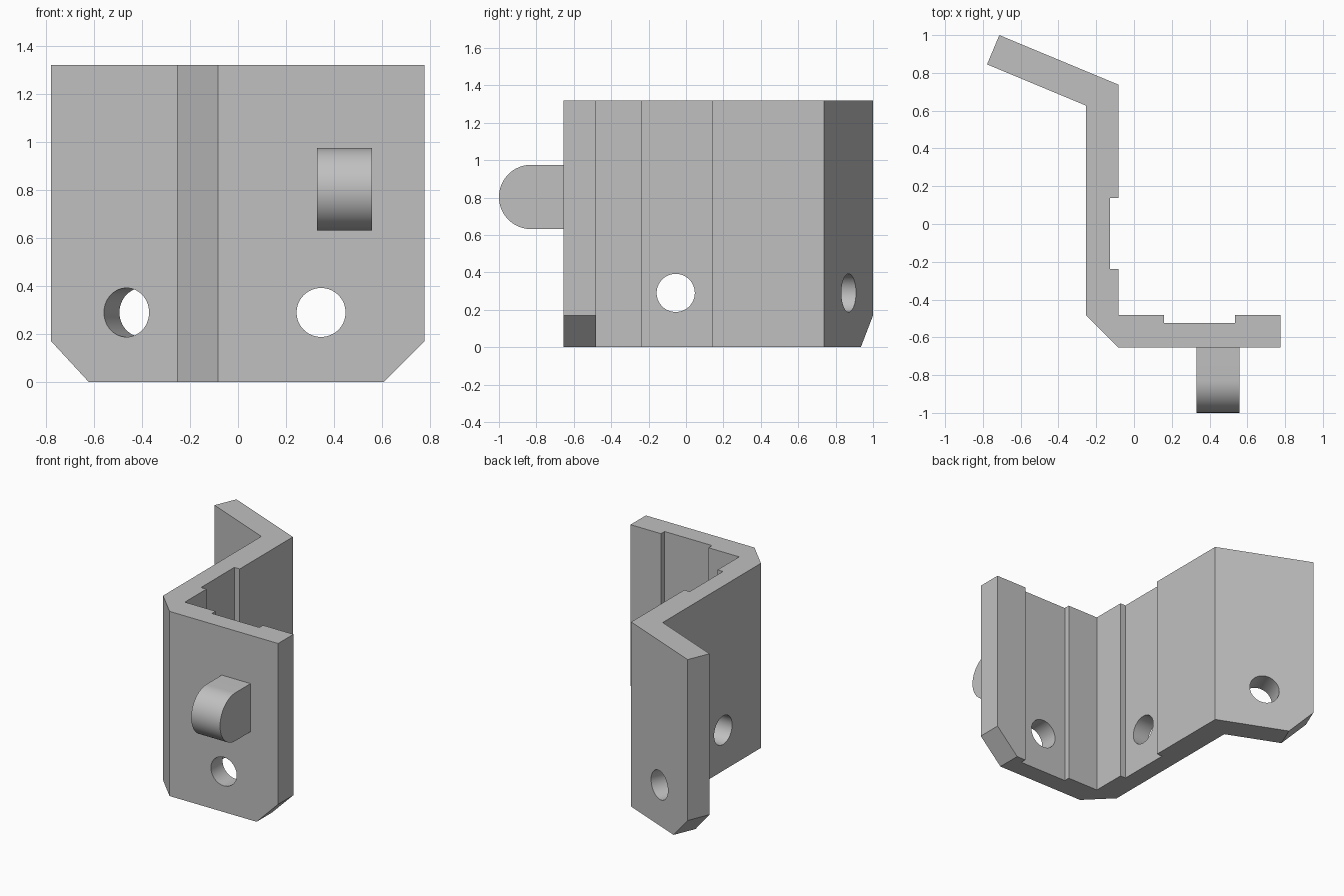
import bpy, bmesh
from math import radians, pi, sin, cos
from mathutils import Vector

if "Cube" in bpy.data.objects:
    bpy.data.objects.remove(bpy.data.objects["Cube"], do_unlink=True)

HEIGHT = 1.32
HOLE_Z = 0.29
HOLE_R = 0.102
CHAMFER = 0.17

grey = bpy.data.materials.new("light grey")
grey.use_nodes = True
color = (0.53, 0.53, 0.53, 1)
grey.diffuse_color = color
grey.node_tree.nodes["Principled BSDF"].inputs["Base Color"].default_value = color


def prism(name, points, direction, cuts=()):
    """Extrude a closed outline; each cut (point, normal) slices off an end."""
    bm = bmesh.new()
    face = bm.faces.new([bm.verts.new(p) for p in points])
    ext = bmesh.ops.extrude_face_region(bm, geom=[face])["geom"]
    moved = [v for v in ext if isinstance(v, bmesh.types.BMVert)]
    bmesh.ops.translate(bm, verts=moved, vec=direction)
    for point, normal in cuts:
        geom = bm.verts[:] + bm.edges[:] + bm.faces[:]
        res = bmesh.ops.bisect_plane(bm, geom=geom, plane_co=point,
                                     plane_no=normal, clear_outer=True)
        rim = [e for e in res["geom_cut"] if isinstance(e, bmesh.types.BMEdge)]
        bmesh.ops.edgeloop_fill(bm, edges=rim)
    bmesh.ops.recalc_face_normals(bm, faces=bm.faces[:])
    mesh = bpy.data.meshes.new(name)
    bm.to_mesh(mesh)
    bm.free()
    mesh.materials.append(grey)
    obj = bpy.data.objects.new(name, mesh)
    bpy.context.collection.objects.link(obj)
    return obj


def smooth(obj):
    bpy.ops.object.select_all(action="DESELECT")
    obj.select_set(True)
    bpy.context.view_layer.objects.active = obj
    bpy.ops.object.shade_smooth_by_angle(angle=radians(30))


def drill(obj, center, axis):
    """Cut a round hole through the plate along the given axis."""
    bpy.ops.mesh.primitive_cylinder_add(vertices=64, radius=HOLE_R, depth=0.5, location=center)
    cutter = bpy.context.object
    cutter.name = "hole_cutter"
    cutter.hide_render = True
    cutter.rotation_euler = Vector(axis).to_track_quat("Z", "Y").to_euler()
    cutter.data.materials.append(grey)
    mod = obj.modifiers.new("hole", "BOOLEAN")
    mod.operation = "DIFFERENCE"
    mod.solver = "EXACT"
    mod.object = cutter
    bpy.context.view_layer.objects.active = obj
    bpy.ops.object.modifier_apply(modifier=mod.name)
    bpy.data.objects.remove(cutter, do_unlink=True)


# Bent plate outline, with a shallow groove on each inner face
outline = [(-0.713, 1.0), (-0.778, 0.845), (-0.255, 0.627), (-0.255, -0.482),
           (-0.083, -0.655), (0.776, -0.655), (0.776, -0.482), (0.535, -0.482),
           (0.535, -0.523), (0.16, -0.523), (0.16, -0.482), (-0.083, -0.482),
           (-0.083, -0.238), (-0.126, -0.238), (-0.126, 0.138), (-0.083, 0.138),
           (-0.083, 0.738)]

# Lower outer corners of the front plate and the flap are chamfered
flap_end = Vector((-0.778, 0.845, CHAMFER))
flap_dir = (Vector((-0.778, 0.845, 0)) - Vector((-0.255, 0.627, 0))).normalized()
flap_normal = Vector((-flap_dir.y, flap_dir.x, 0))
down = Vector((0, 0, -1))
bracket = prism("bracket", [(x, y, 0) for x, y in outline], (0, 0, HEIGHT),
                [((0.776, 0, CHAMFER), Vector((1, 0, 0)) + down),
                 (flap_end, flap_dir + down)])

# One hole in each of the three panels
drill(bracket, (0.346, -0.57, HOLE_Z), (0, 1, 0))
drill(bracket, (-0.17, -0.055, HOLE_Z), (1, 0, 0))
drill(bracket, (-0.432, 0.792, HOLE_Z), flap_normal)
smooth(bracket)

# Round-nosed tab on the front plate
R = 0.172
tab_z, nose_y = 0.803, -1 + R
arc = [(nose_y - R * cos(a), tab_z + R * sin(a))
       for a in (pi * (i / 32 - 0.5) for i in range(33))]
tab_outline = [(-0.62, tab_z - R)] + arc + [(-0.62, tab_z + R)]
tab = prism("front_tab", [(0.33, y, z) for y, z in tab_outline], (0.228, 0, 0))
smooth(tab)
